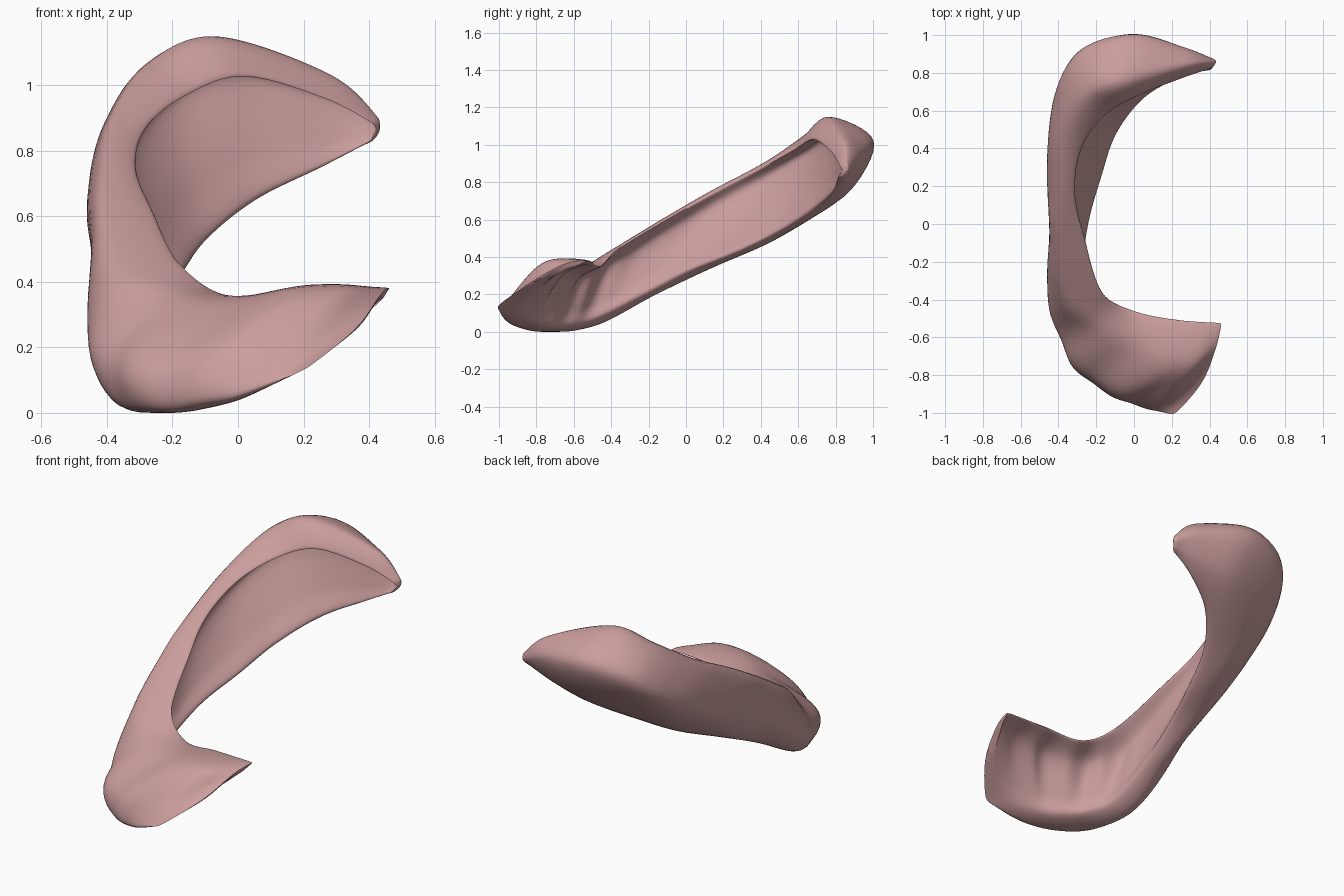
import bpy, bmesh, math
from mathutils import Vector

default = bpy.data.objects.get("Cube")
if default:
    bpy.data.objects.remove(default, do_unlink=True)

# Guide rails running from the rear tip, round the side, to the front end
upper_lip = [(.4, .82, .89), (.25, .77, .97), (0, .67, 1.04), (-.18, .56, .98),
             (-.3, .38, .88), (-.33, .15, .76), (-.28, -.08, .63), (-.19, -.36, .46),
             (-.03, -.46, .36), (.2, -.51, .385), (.46, -.53, .39)]
crest = [(.42, .85, .9), (.27, .84, 1.04), (-.08, .76, 1.16), (-.29, .68, 1.08),
         (-.41, .45, .91), (-.44, .15, .75), (-.44, -.1, .61), (-.38, -.42, .42),
         (-.11, -.62, .345), (.22, -.76, .39), (.43, -.65, .37)]
outer_wall = [(.42, .86, .87), (.25, .93, .96), (-.03, 1, 1.03), (-.3, .92, .96),
              (-.43, .7, .79), (-.475, .35, .61), (-.46, 0, .45), (-.47, -.42, .22),
              (-.3, -.77, .17), (.05, -.92, .22), (.36, -.84, .27)]
lower_lip = [(.39, .81, .84), (.24, .78, .76), (.04, .67, .66), (-.11, .48, .54),
             (-.19, .25, .43), (-.26, 0, .33), (-.29, -.25, .2), (-.27, -.5, .07),
             (-.16, -.68, .03), (0, -.84, .06), (.18, -.98, .15)]


def spline(points, t, closed=False):
    """Smooth interpolation through control points at parameter t."""
    n = len(points)
    i = int(t) if closed else min(int(t), n - 2)
    f = t - i

    def pick(k):
        return Vector(points[k % n] if closed else points[max(0, min(n - 1, k))])
    a, b, c, d = (pick(i + k) for k in (-1, 0, 1, 2))
    return b + (c - a) * f / 2 + (a - b * 2.5 + c * 2 - d / 2) * f * f \
        + ((b - c) * 1.5 + (d - a) / 2) * f ** 3


def section(t, count):
    """Closed channel-shaped cross-section, open toward the inside."""
    u, c, o, l = (spline(r, t) for r in (upper_lip, crest, outer_wall, lower_lip))
    front = max(0, min(1, (t - 6.5), (10 - t)))
    ripple = math.sin(t * math.tau * 1.3) * front
    # Gentle ridges on the front face
    out = (c + o - u - l).normalized()
    c = c + out * ripple * .006
    o = o + out * ripple * .01
    under = (o + l) / 2
    under = under + (under - (c + u) / 2) * .32
    # Hollow tucked under the upper lip, above a thick rounded lower rim
    depth = .34 + .018 * abs(t - 5) + .1 * ripple
    push = ((c + o) / 2 - (u + l) / 2) * depth
    floor_low = l.lerp(u, .25) + push * .45
    floor_high = l.lerp(u, .73) + push
    loop = [u, c, o, under, l, floor_low, floor_high]
    return [spline(loop, len(loop) * k / count, True) for k in range(count)]


# Loft the curved shell
STEPS, SIDES = 120, 56
bm = bmesh.new()
rings = []
for s in range(STEPS + 1):
    t = (len(crest) - 1) * s / STEPS
    rings.append([bm.verts.new(p) for p in section(t, SIDES)])
for a, b in zip(rings, rings[1:]):
    for k in range(SIDES):
        j = (k + 1) % SIDES
        bm.faces.new((a[k], a[j], b[j], b[k]))

# Close both ends with fans
for ring in (rings[0], rings[-1]):
    tip = bm.verts.new(sum((v.co for v in ring), Vector()) / SIDES)
    for k in range(SIDES):
        bm.faces.new((ring[k], ring[(k + 1) % SIDES], tip))
for _ in range(2):
    bmesh.ops.smooth_vert(bm, verts=bm.verts, factor=.5, use_axis_x=True,
                          use_axis_y=True, use_axis_z=True)
bmesh.ops.recalc_face_normals(bm, faces=bm.faces)

# Rest the shell on the ground, centred
low = Vector([min(v.co[i] for v in bm.verts) for i in range(3)])
high = Vector([max(v.co[i] for v in bm.verts) for i in range(3)])
base = Vector(((low.x + high.x) / 2, (low.y + high.y) / 2, low.z))
bmesh.ops.translate(bm, verts=bm.verts, vec=-base)

mesh = bpy.data.meshes.new("curved_shell")
bm.to_mesh(mesh)
bm.free()
shell = bpy.data.objects.new("curved_shell", mesh)
bpy.context.collection.objects.link(shell)

# Soft pink surface
pink = bpy.data.materials.new("soft_pink")
pink.use_nodes = True
colour = (.6, .34, .34, 1)
pink.diffuse_color = colour
pink.node_tree.nodes["Principled BSDF"].inputs["Base Color"].default_value = colour
mesh.materials.append(pink)

bpy.context.view_layer.objects.active = shell
shell.select_set(True)
bpy.ops.object.shade_smooth_by_angle(angle=math.radians(60))
